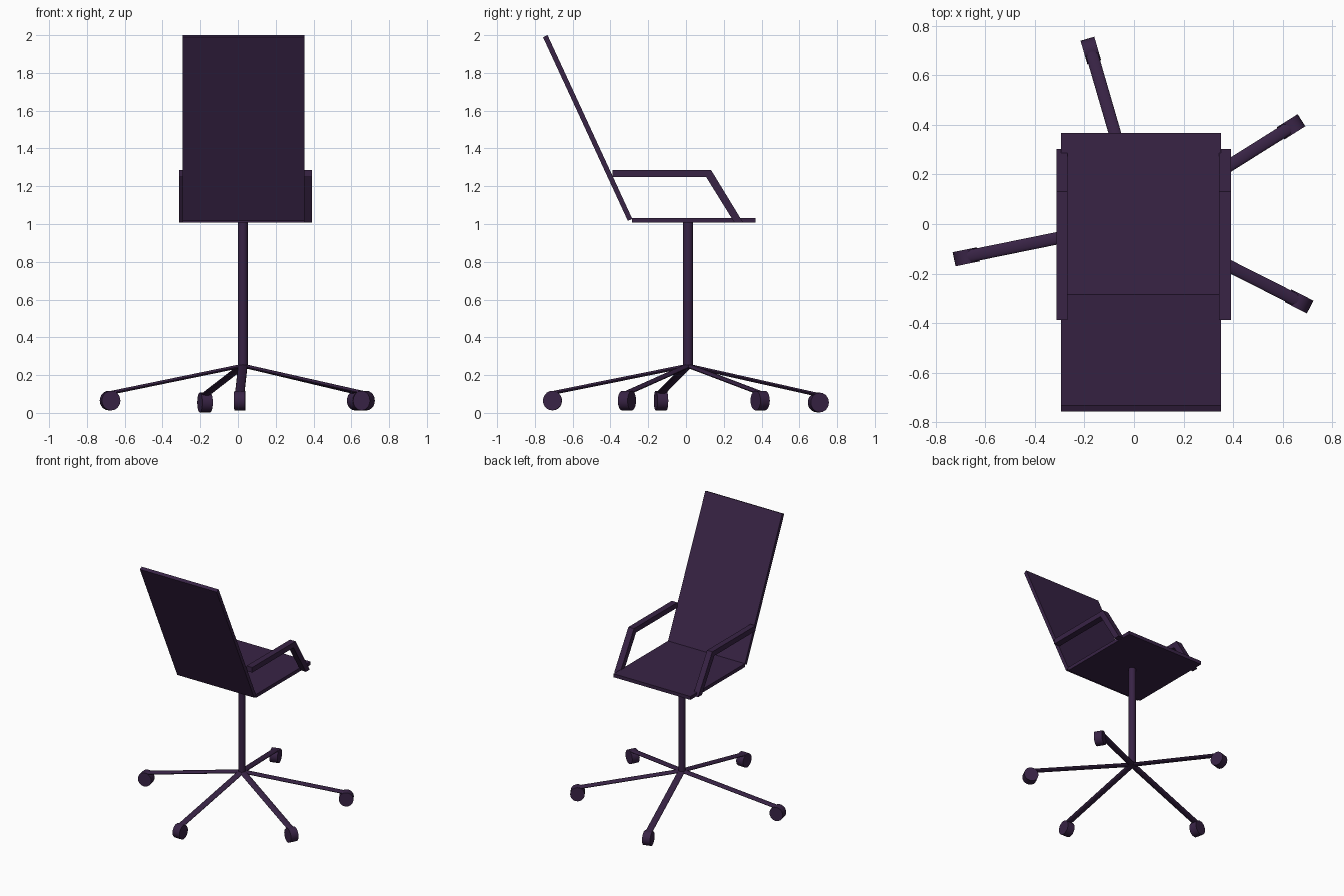
import bpy, bmesh, math
from mathutils import Vector, Matrix

if "Cube" in bpy.data.objects:
    bpy.data.objects.remove(bpy.data.objects["Cube"])

mat = bpy.data.materials.new("dark_purple")
mat.diffuse_color = (0.04, 0.017, 0.06, 1)
mat.use_nodes = True
mat.node_tree.nodes["Principled BSDF"].inputs["Base Color"].default_value = mat.diffuse_color


def finish(name, bm, smooth=False):
    bmesh.ops.recalc_face_normals(bm, faces=bm.faces)
    mesh = bpy.data.meshes.new(name)
    bm.to_mesh(mesh)
    bm.free()
    ob = bpy.data.objects.new(name, mesh)
    bpy.context.collection.objects.link(ob)
    mesh.materials.append(mat)
    if smooth:
        bpy.ops.object.select_all(action='DESELECT')
        ob.select_set(True)
        bpy.context.view_layer.objects.active = ob
        bpy.ops.object.shade_smooth_by_angle(angle=math.radians(40))
    return ob


def side_profile(name, pts, x0, x1):
    """Extrude a (y, z) outline from x0 to x1."""
    bm = bmesh.new()
    face = bm.faces.new([bm.verts.new((x0, y, z)) for y, z in pts])
    new = bmesh.ops.extrude_face_region(bm, geom=[face])["geom"]
    bmesh.ops.translate(bm, vec=(x1 - x0, 0, 0),
                        verts=[v for v in new if isinstance(v, bmesh.types.BMVert)])
    return finish(name, bm)


def rod(name, a, b, half_w, half_t, sides=16):
    """Elliptical rod from a to b; half_w is the horizontal half width."""
    a, b = Vector(a), Vector(b)
    d = (b - a).normalized()
    side = d.cross(Vector((0, 0, 1)))
    side = side.normalized() if side.length > 1e-4 else Vector((1, 0, 0))
    up = side.cross(d)
    m = Matrix((side * half_w, up * half_t, d * (b - a).length)).transposed().to_4x4()
    bm = bmesh.new()
    bmesh.ops.create_cone(bm, cap_ends=True, segments=sides, radius1=1, radius2=1,
                          depth=1, matrix=Matrix.Translation((a + b) / 2) @ m)
    return finish(name, bm, True)


# Seat panel and reclined backrest
side_profile("seat", [(-0.285, 1.007), (0.367, 1.007), (0.367, 1.033), (-0.285, 1.033)],
             -0.294, 0.351)
side_profile("backrest", [(-0.308, 1.017), (-0.284, 1.027), (-0.733, 2.0), (-0.757, 1.989)],
             -0.294, 0.351)

# Bent armrests
arm = [(-0.388, 1.248), (0.107, 1.248), (0.256, 1.008), (0.302, 1.008),
       (0.132, 1.287), (-0.388, 1.287)]
for label, x0, x1 in (("left", -0.313, -0.269), ("right", 0.344, 0.391)):
    side_profile(label + "_armrest", arm, x0, x1)

# Central column
cx, cy = 0.026, 0.011
rod("column", (cx, cy, 0.24), (cx, cy, 1.01), 0.026, 0.026)

# Five splayed legs with a caster wheel at each end: (angle, caster height)
for i, (deg, z) in enumerate([(32.1, 0.065), (106.2, 0.055), (191.5, 0.065),
                              (268.7, 0.065), (333.2, 0.065)], 1):
    d = Vector((math.cos(math.radians(deg)), math.sin(math.radians(deg)), 0))
    hub = Vector((cx, cy, 0))
    rod(f"leg_{i}", hub + Vector((0, 0, 0.25)), hub + d * 0.72 + Vector((0, 0, z + 0.04)),
        0.025, 0.01)
    axle = Vector((-d.y, d.x, 0)) * 0.029
    c = hub + d * 0.718 + Vector((0, 0, z))
    rod(f"caster_{i}", c - axle, c + axle, 0.05, 0.052, 20)
